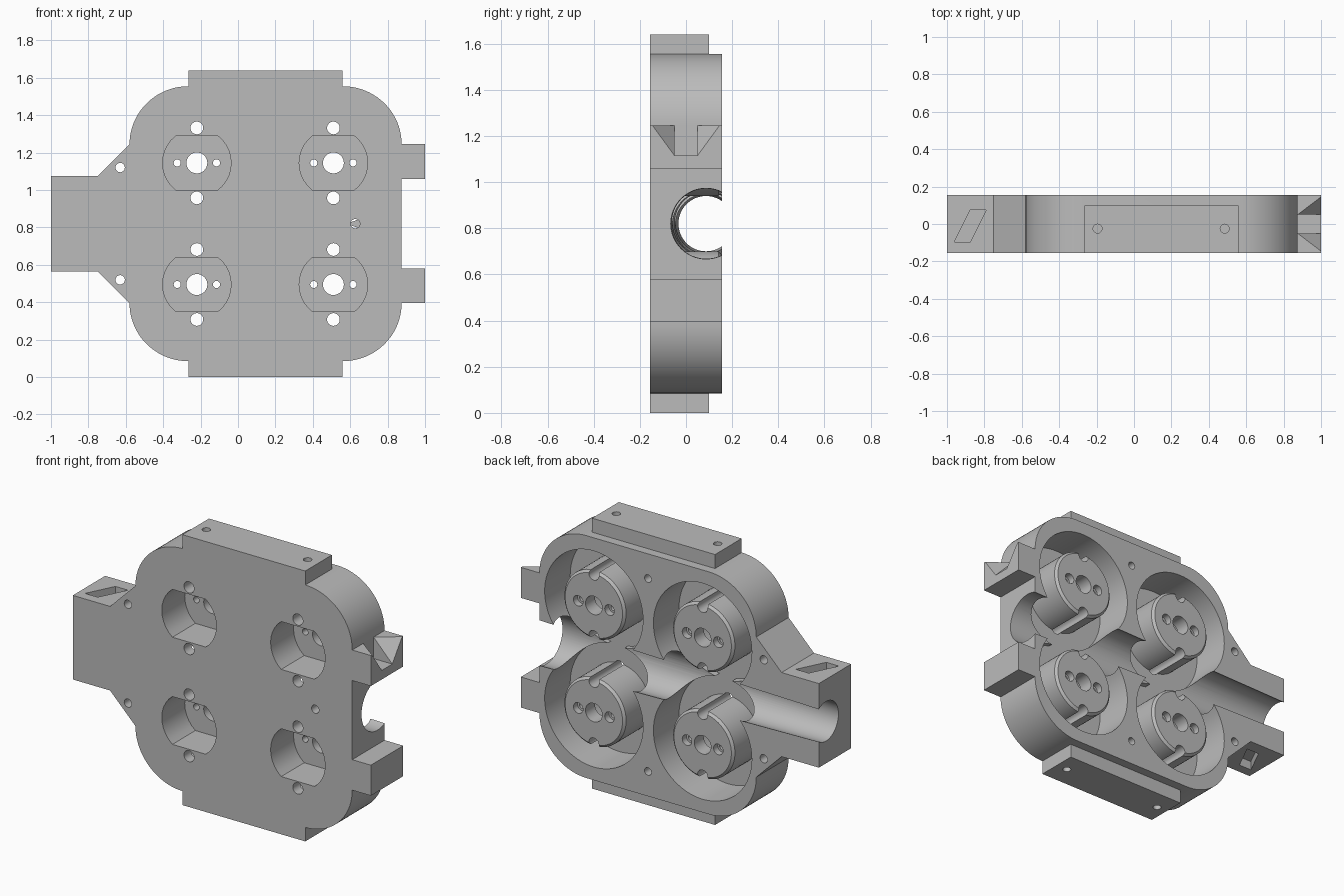
import bpy, bmesh, math
from mathutils import Vector

if "Cube" in bpy.data.objects:
    bpy.data.objects.remove(bpy.data.objects["Cube"], do_unlink=True)

grey = bpy.data.materials.new("cast_grey")
grey.use_nodes = True
grey.diffuse_color = (0.5, 0.5, 0.5, 1)
grey.node_tree.nodes["Principled BSDF"].inputs["Base Color"].default_value = (0.5, 0.5, 0.5, 1)

MID = 0.82                      # height of the mirror plane
FRONT, BACK = -0.155, 0.155
FLOOR = -0.09                   # pocket floor depth
AXES = {"x": lambda a, u, v: (a, u, v),
        "y": lambda a, u, v: (u, a, v),
        "z": lambda a, u, v: (u, v, a)}


def flip(z):
    return 2 * MID - z


def loft(name, ring_a, ring_b):
    """Closed solid between two rings with equal point counts."""
    bm = bmesh.new()
    a = [bm.verts.new(p) for p in ring_a]
    b = [bm.verts.new(p) for p in ring_b]
    bm.faces.new(a)
    bm.faces.new(b)
    for i in range(len(a)):
        j = (i + 1) % len(a)
        bm.faces.new((a[i], a[j], b[j], b[i]))
    bmesh.ops.recalc_face_normals(bm, faces=bm.faces)
    mesh = bpy.data.meshes.new(name)
    bm.to_mesh(mesh)
    bm.free()
    mesh.materials.append(grey)
    ob = bpy.data.objects.new(name, mesh)
    bpy.context.collection.objects.link(ob)
    return ob


def prism(pts, axis, a, b, name="cutter"):
    place = AXES[axis]
    return loft(name, [place(a, *p) for p in pts], [place(b, *p) for p in pts])


def circle(u, v, r, n=32):
    return [(u + r * math.cos(2 * math.pi * i / n), v + r * math.sin(2 * math.pi * i / n))
            for i in range(n)]


def rect(u0, u1, v0, v1):
    return [(u0, v0), (u1, v0), (u1, v1), (u0, v1)]


def cut(ob, cutter):
    cutter.hide_render = True
    mod = ob.modifiers.new("cut", "BOOLEAN")
    mod.operation, mod.solver, mod.object = "DIFFERENCE", "EXACT", cutter
    bpy.ops.object.select_all(action="DESELECT")
    bpy.context.view_layer.objects.active = ob
    ob.select_set(True)
    bpy.ops.object.modifier_apply(modifier=mod.name)
    bpy.data.objects.remove(cutter, do_unlink=True)


def arc(u, v, ru, rv, start, n=20):
    return [(u + ru * math.cos(start + math.pi / 2 * i / n),
             v + rv * math.sin(start + math.pi / 2 * i / n)) for i in range(n + 1)]


def recess(x, z, n=10):
    """Round outline with flat top and bottom."""
    a = math.asin(0.145 / 0.183)
    angles = [-a + 2 * a * i / n for i in range(n + 1)]
    angles += [math.pi + t for t in angles]
    return [(x + 0.183 * math.cos(t), z + 0.183 * math.sin(t)) for t in angles]


def hub_cuts(ob, x, z):
    """Front recess and the two grooves beside it."""
    cut(ob, prism(recess(x, z), "y", -0.3, 0.065))
    for s in (-1, 1):
        cut(ob, prism(circle(x, z + s * 0.187, 0.034, 24), "y", -0.3, 0.3))


# Body plate: upper outline mirrored to the lower half
upper = [(0.875, 1.06), (1, 1.06), (1, 1.245)]
upper += arc(0.56, 1.245, 0.315, 0.31, 0)
upper += [(0.56, 1.64), (-0.265, 1.64)]
upper += arc(-0.265, 1.245, 0.315, 0.31, math.pi / 2)
upper += [(-0.75, 1.075), (-1, 1.075)]
outline = upper + [(x, flip(z)) for x, z in reversed(upper)]
body = prism(outline, "y", FRONT, BACK, "body")

# Tabs set back from the rear face, with screw holes
for z0, z1 in ((1.555, 1.7), (-0.06, 0.085)):
    cut(body, prism(rect(-0.3, 0.6, z0, z1), "y", 0.1, 0.3))
for x in (-0.195, 0.485):
    for z0, z1 in ((1.54, 1.7), (-0.06, 0.1)):
        cut(body, prism(circle(x, -0.025, 0.024, 20), "z", z0, z1))

# Round pockets in the rear
centres = [(x, z) for x in (-0.22, 0.51) for z in (1.145, flip(1.145))]
for x, z in centres:
    cut(body, prism(circle(x, z, 0.33, 96), "y", FLOOR, 0.3))

# Tapered shaft channel along the middle
x0, x1 = -1.1, 0.975
cut(body, loft("cutter",
               [(x0, u, v) for u, v in circle(0.087, MID, 0.118, 64)],
               [(x1, u, v) for u, v in circle(0.087, MID, 0.155, 64)]))

# Openings in the front plate
for x, z in centres:
    hub_cuts(body, x, z)

# Through holes by the arm, blind holes front and back
for z in (1.12, flip(1.12)):
    cut(body, prism(circle(-0.63, z, 0.025, 20), "y", -0.3, 0.3))
for z in (1.405, flip(1.405)):
    cut(body, prism(circle(0.147, z, 0.023, 20), "y", 0.03, 0.3))
cut(body, prism(circle(0.627, MID, 0.025, 20), "y", -0.3, -0.09))

# Slanted slots above and below the arm
slot = [(-0.96, -0.095), (-0.875, -0.095), (-0.79, 0.075), (-0.875, 0.075)]
cut(body, prism(slot, "z", 1.02, 1.2))
cut(body, prism(slot, "z", flip(1.02), flip(1.2)))

# Flared notch in the upper lug
cut(body, prism(rect(-0.05, 0.05, 1.115, 1.4), "x", 0.875, 1.1))
for s in (-1, 1):
    tri = [Vector((1, s * 0.05, 1.115)), Vector((1, s * 0.145, 1.245)),
           Vector((0.875, s * 0.05, 1.245))]
    cut(body, loft("cutter", tri, [p + Vector((0.1, 0, 0.1)) for p in tri]))

# Hub with chamfered rim, recess, bore and counterbored screw holes
hub = prism(circle(0, 0, 0.207, 64), "y", FLOOR, BACK, "hub_1")
bm = bmesh.new()
bm.from_mesh(hub.data)
rim = [e for e in bm.edges if all(v.co.y > 0.15 for v in e.verts)]
bmesh.ops.bevel(bm, geom=rim, offset=0.014, segments=1, affect="EDGES")
bm.to_mesh(hub.data)
bm.free()
hub_cuts(hub, 0, 0)
cut(hub, prism(circle(0, 0, 0.056), "y", -0.3, 0.3))
for x in (-0.105, 0.105):
    cut(hub, prism(circle(x, 0, 0.019, 20), "y", -0.3, 0.3))
    cut(hub, prism(circle(x, 0, 0.032, 24), "y", 0.115, 0.3))

# Smooth round walls, sharp edges
bpy.ops.object.select_all(action="DESELECT")
for ob in (body, hub):
    ob.select_set(True)
bpy.context.view_layer.objects.active = body
bpy.ops.object.shade_smooth_by_angle(angle=math.radians(25))

# Place the four hubs
for i, (x, z) in enumerate(centres):
    ob = hub
    if i:
        ob = hub.copy()
        ob.name = f"hub_{i + 1}"
        bpy.context.collection.objects.link(ob)
    ob.location = (x, 0, z)
